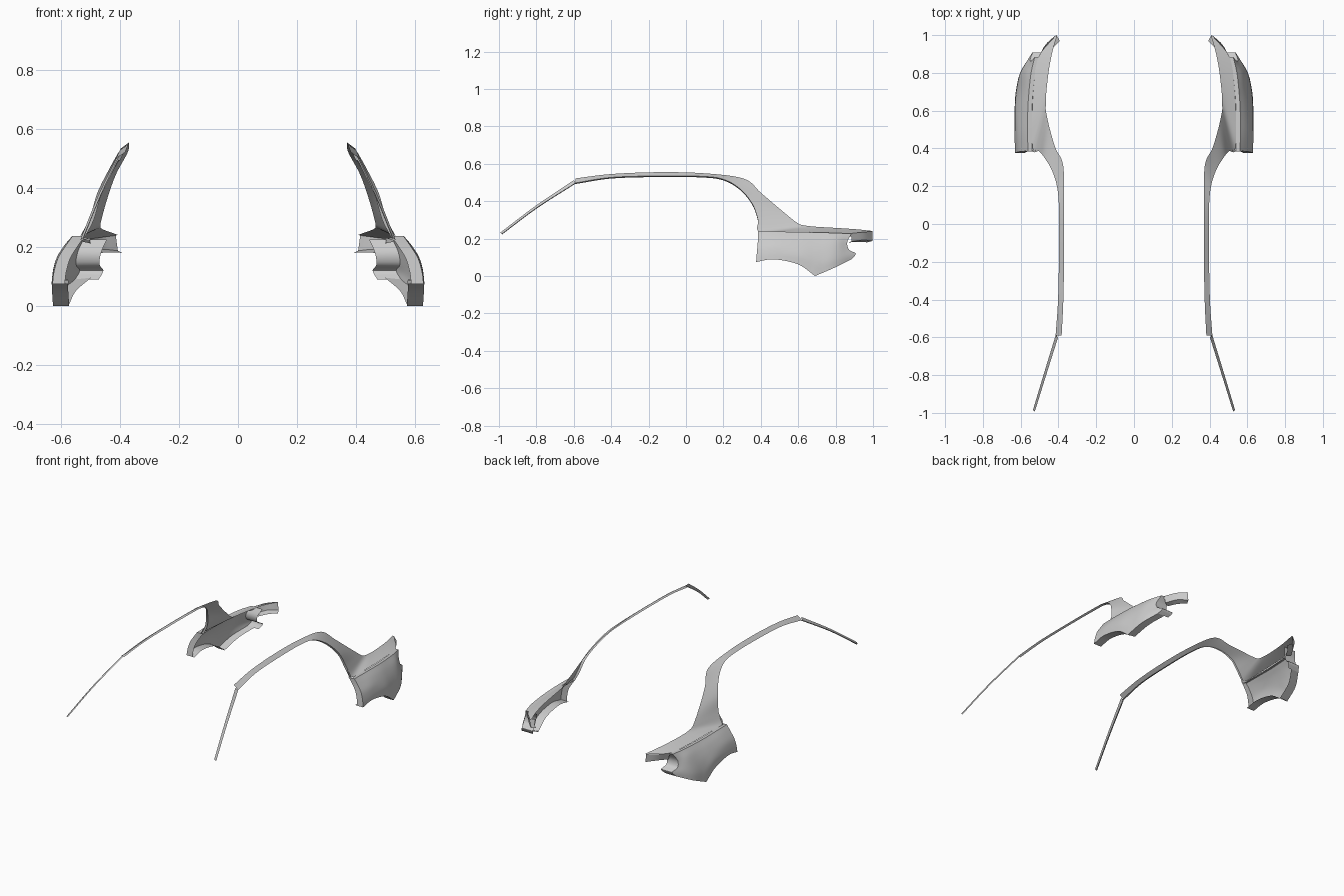
import bpy, bmesh, math
from mathutils import Vector

if "Cube" in bpy.data.objects:
    bpy.data.objects.remove(bpy.data.objects["Cube"])


def spline(pts, n):
    """Catmull-Rom curve through the points, n steps per span."""
    pts = [Vector(p) for p in pts]
    ext = [2 * pts[0] - pts[1]] + pts + [2 * pts[-1] - pts[-2]]
    out = []
    for i in range(1, len(ext) - 2):
        a, b, c, d = ext[i - 1:i + 3]
        for k in range(n):
            t = k / n
            out.append(0.5 * (2 * b + (c - a) * t + (2 * a - 5 * b + 4 * c - d) * t ** 2
                              + (3 * b - a - 3 * c + d) * t ** 3))
    return out + [pts[-1]]


def shift(pts, d):
    return [Vector(p) + Vector(d) for p in pts]


def surface(name, patches):
    """Join smooth patches (curves, steps along, steps across) into a mirrored sheet."""
    bm = bmesh.new()
    for curves, along, across in patches:
        rows = [spline(c, along) for c in curves]
        grid = [spline(col, across) for col in zip(*rows)]
        vs = [[bm.verts.new(p) for p in line] for line in grid]
        for r, s in zip(vs, vs[1:]):
            for j in range(len(r) - 1):
                bm.faces.new((r[j], r[j + 1], s[j + 1], s[j]))
    bmesh.ops.remove_doubles(bm, verts=bm.verts, dist=0.0005)
    bmesh.ops.recalc_face_normals(bm, faces=bm.faces)
    if sum(f.normal.x * f.calc_area() for f in bm.faces) < 0:
        bmesh.ops.reverse_faces(bm, faces=bm.faces)
    me = bpy.data.meshes.new(name)
    bm.to_mesh(me)
    bm.free()
    ob = bpy.data.objects.new(name, me)
    bpy.context.collection.objects.link(ob)
    ob.modifiers.new("mirror", 'MIRROR').use_mirror_merge = False
    bpy.ops.object.select_all(action='DESELECT')
    ob.select_set(True)
    bpy.context.view_layer.objects.active = ob
    bpy.ops.object.shade_smooth_by_angle(angle=math.radians(35))
    return ob


# windscreen pillar: thin straight strip
a_in = [(.525, -.993, .232), (.465, -.80, .378), (.402, -.60, .512)]
a_out = [(.535, -.985, .225), (.478, -.795, .367), (.415, -.59, .498)]
surface("windscreen_pillar", [([a_in, a_out], 6, 1),
                              ([a_out, shift(a_out, (-.008, 0, -.004))], 6, 1)])

# roof rail flowing into the rear pillar, shoulder and tail
inner = [(.383, -.59, .522), (.374, -.4, .545), (.37, -.15, .555), (.37, .1, .549),
         (.375, .31, .52), (.415, .4, .445), (.445, .5, .36), (.465, .59, .287),
         (.467, .63, .271), (.464, .70, .263), (.45, .82, .256), (.43, .92, .249),
         (.408, .995, .241)]
outer = [(.415, -.59, .498), (.402, -.4, .527), (.397, -.15, .535), (.397, .08, .533),
         (.408, .2, .517), (.437, .29, .465), (.477, .355, .385), (.503, .385, .30),
         (.535, .392, .237), (.54, .55, .236), (.53, .74, .232), (.505, .885, .228),
         (.415, .998, .239)]
door_edge = outer[:9]
tail_top = spline(outer, 1)[11:]
tail_top = [tail_top[0], Vector((.468, .95, .235)), tail_top[1]]
tail_low = [(.495, .885, .185), (.457, .95, .192), (.408, .997, .187)]
tail_return = [(.465, .87, .18), (.43, .93, .182), (.393, .968, .18)]
surface("roof_rail_and_shoulder", [
    ([inner, outer], 6, 5),
    ([door_edge, shift(door_edge, (-.014, 0, -.006))], 6, 1),
    ([tail_top, tail_low], 5, 2),
    ([tail_low, tail_return], 5, 1)])

# rear quarter panel: columns from shelf to lower edge, front to rear
cols = [
    [(.562, .385, .237), (.588, .385, .20), (.612, .382, .16), (.625, .378, .115), (.63, .375, .075)],
    [(.563, .50, .237), (.59, .50, .205), (.615, .49, .165), (.627, .48, .125), (.632, .47, .089)],
    [(.562, .61, .235), (.588, .61, .20), (.612, .61, .155), (.628, .61, .11), (.632, .60, .062)],
    [(.556, .70, .233), (.583, .70, .19), (.607, .70, .135), (.622, .70, .07), (.628, .69, .0)],
    [(.545, .80, .23), (.57, .80, .19), (.588, .80, .14), (.60, .80, .09), (.605, .795, .045)],
    [(.525, .885, .226), (.545, .862, .18), (.55, .872, .14), (.537, .908, .12), (.553, .885, .09)],
]
tops = [c[0] for c in cols]
bottoms = [c[-1] for c in cols]
arch, rear_low = bottoms[:4], bottoms[3:]
surface("rear_quarter_panel", [
    (cols[:4], 4, 6),
    (cols[3:], 4, 6),
    ([tops, shift(tops, (-.022, 0, -.002))], 6, 1),
    ([shift(tops, (-.022, 0, -.002)), shift(tops, (-.026, 0, -.014))], 6, 1),
    ([arch, shift(arch, (-.055, 0, 0))], 6, 1),
    ([rear_low, shift(rear_low, (-.055, 0, .006))], 6, 1),
    ([cols[0], shift(cols[0], (-.042, 0, 0))], 4, 1),
    ([cols[-1], shift(cols[-1], (-.08, 0, 0))], 4, 1)])
